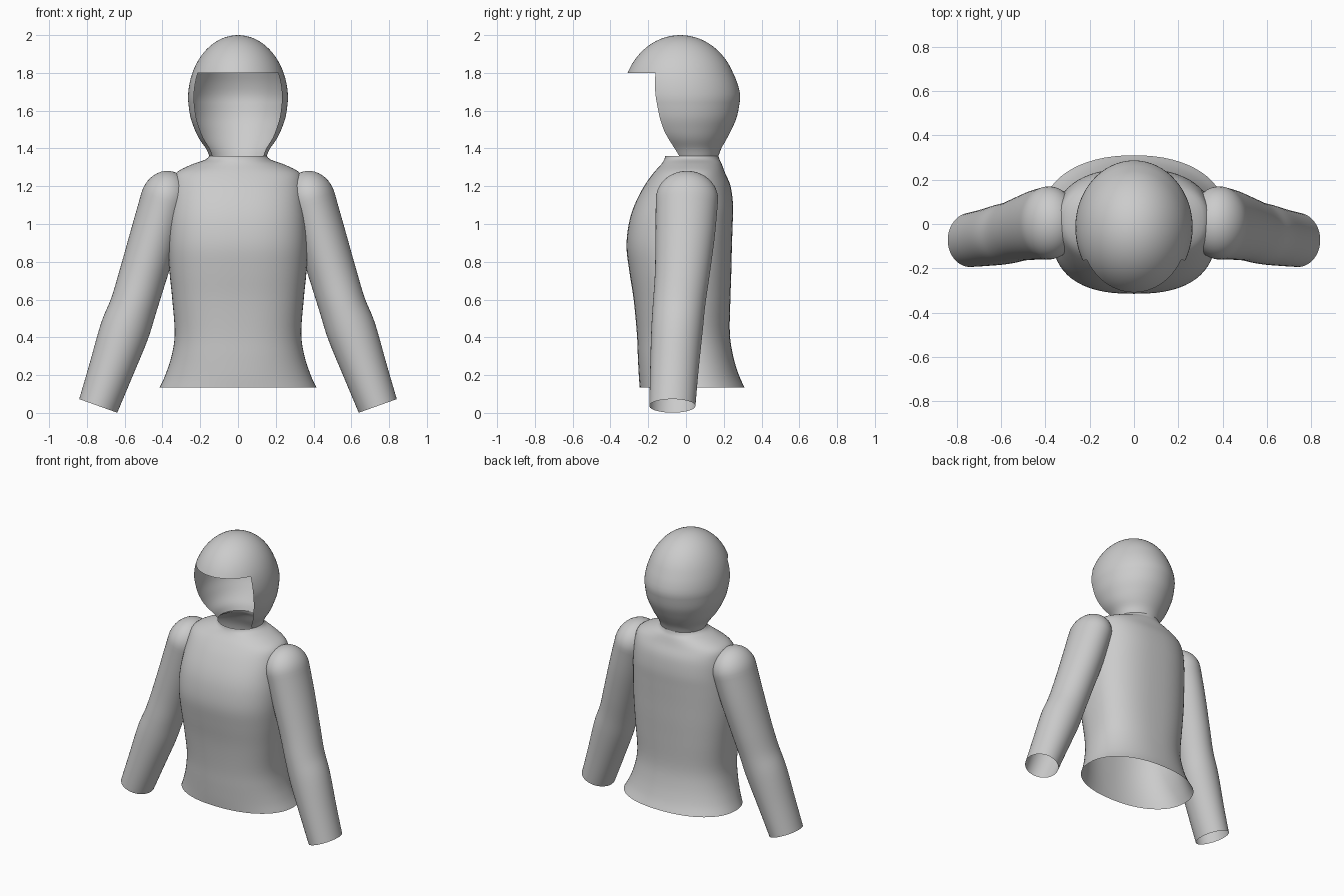
import bpy, bmesh
from math import sin, cos, pi, sqrt, copysign
from mathutils import Vector

if "Cube" in bpy.data.objects:
    bpy.data.objects.remove(bpy.data.objects["Cube"])

SEG = 64


def spline(rows, steps):
    """Catmull-Rom interpolation through rows of numbers."""
    out = []
    for i in range(len(rows) - 1):
        p0, p1 = rows[max(i - 1, 0)], rows[i]
        p2, p3 = rows[i + 1], rows[min(i + 2, len(rows) - 1)]
        for s in range(steps):
            t = s / steps
            out.append([b + 0.5 * t * (c - a + t * (2*a - 5*b + 4*c - d + t * (3*b - 3*c + d - a)))
                        for a, b, c, d in zip(p0, p1, p2, p3)])
    return out + [list(rows[-1])]


def ring(center, u, v, ru, rv, power=2.0):
    """Superellipse ring spanned by the directions u and v."""
    pts = []
    for i in range(SEG):
        c, s = cos(2 * pi * i / SEG), sin(2 * pi * i / SEG)
        pts.append(center + u * ru * copysign(abs(c) ** (2 / power), c)
                   + v * rv * copysign(abs(s) ** (2 / power), s))
    return pts


def loft(name, rings, tip=None, skip=lambda r, i: False):
    """Skin a stack of rings, optionally closed to a tip."""
    bm = bmesh.new()
    vs = [[bm.verts.new(p) for p in r] for r in rings]
    for r in range(len(vs) - 1):
        for i in range(SEG):
            if not skip(r, i):
                j = (i + 1) % SEG
                bm.faces.new((vs[r][i], vs[r][j], vs[r + 1][j], vs[r + 1][i]))
    if tip is not None:
        t = bm.verts.new(tip)
        for i in range(SEG):
            bm.faces.new((vs[-1][i], vs[-1][(i + 1) % SEG], t))
    bmesh.ops.delete(bm, geom=[v for v in bm.verts if not v.link_faces], context='VERTS')
    for f in bm.faces:
        f.smooth = True
    me = bpy.data.meshes.new(name)
    bm.to_mesh(me)
    bm.free()
    ob = bpy.data.objects.new(name, me)
    bpy.context.collection.objects.link(ob)
    return ob


X, Y = Vector((1, 0, 0)), Vector((0, 1, 0))


def flat_ring(z, w, front, back, power=2.0):
    return ring(Vector((0, (front + back) / 2, z)), X, Y, w, (back - front) / 2, power)


# Jacket body: height, half width, front y, back y, squareness
body = [(0.135, 0.415, -0.245, 0.31, 2.2), (0.20, 0.385, -0.25, 0.28, 2.2),
        (0.30, 0.352, -0.255, 0.25, 2.3), (0.42, 0.335, -0.26, 0.232, 2.4),
        (0.60, 0.348, -0.277, 0.235, 2.5), (0.75, 0.363, -0.30, 0.24, 2.5),
        (0.88, 0.37, -0.315, 0.243, 2.5), (1.0, 0.367, -0.303, 0.247, 2.5),
        (1.10, 0.357, -0.273, 0.249, 2.5), (1.20, 0.348, -0.222, 0.236, 2.4),
        (1.27, 0.328, -0.172, 0.207, 2.3), (1.315, 0.245, -0.132, 0.19, 2.1),
        (1.34, 0.175, -0.116, 0.178, 2.0), (1.36, 0.152, -0.11, 0.172, 2.0)]
loft("jacket_body", [flat_ring(*r) for r in spline(body, 4)])

# Hood: lower part has an open face, dome above keeps the brim
low = [(1.36, 0.152, -0.11, 0.172), (1.40, 0.17, -0.149, 0.187), (1.45, 0.205, -0.202, 0.215),
       (1.50, 0.229, -0.247, 0.241), (1.57, 0.253, -0.288, 0.27), (1.66, 0.265, -0.318, 0.287)]
low = spline(low, 4)


def dome_row(z):
    k = sqrt(1 - ((z - 1.66) / 0.34) ** 2)
    c = -0.0155 - 0.0145 * min((z - 1.66) / 0.14, 1)
    return (z, 0.265 * k, c - 0.306 * k, c + 0.306 * k)


rise = [dome_row(1.66 + 0.14 * i / 5) for i in range(1, 6)]
crown = [dome_row(1.80 + 0.20 * sin(pi / 2 * i / 14)) for i in range(1, 14)]
brim = len(low) + len(rise) - 1
loft("hood", [flat_ring(*r) for r in low + rise + crown], Vector((0, -0.03, 2.0)),
     lambda r, i: r < brim and 37 <= i < 59)

# Sleeves: centre x, y, z, radius across, radius in depth, from cuff to shoulder
arm = [(0.74, -0.072, 0.037, 0.107, 0.122), (0.675, -0.062, 0.22, 0.118, 0.128),
       (0.602, -0.048, 0.43, 0.131, 0.136), (0.552, -0.037, 0.57, 0.125, 0.139),
       (0.503, -0.02, 0.73, 0.126, 0.145), (0.44, -0.004, 0.94, 0.13, 0.157),
       (0.385, 0.005, 1.13, 0.131, 0.165)]
arm = spline(arm, 5)
rings = []
for i, (x, y, z, rx, ry) in enumerate(arm):
    a, b = arm[max(i - 1, 0)], arm[min(i + 1, len(arm) - 1)]
    up = Vector((b[0] - a[0], 0, b[2] - a[2])).normalized()
    side = Vector((up.z, 0, -up.x))
    rings.append(ring(Vector((x, y, z)), side, Y, rx, ry))
# Rounded shoulder cap
top = Vector(arm[-1][:3])
for i in range(1, 10):
    t = pi / 2 * i / 10
    rings.append(ring(top + up * 0.153 * sin(t), side, Y, 0.131 * cos(t), 0.165 * cos(t)))
sleeves = loft("sleeves", rings, top + up * 0.153)
sleeves.modifiers.new("mirror", 'MIRROR').use_axis[0] = True
sleeves.modifiers["mirror"].use_mirror_merge = False
